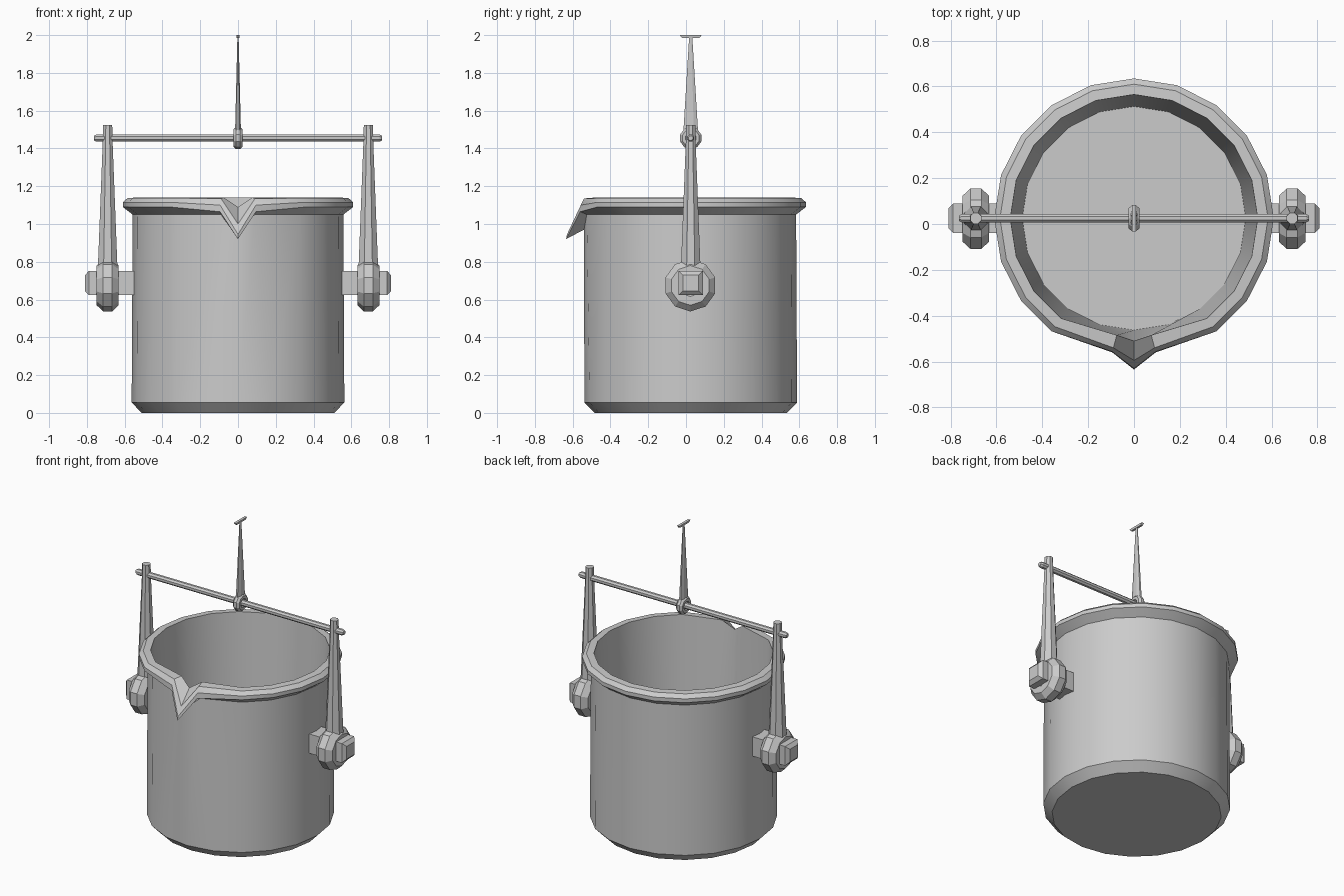
import bpy
from math import cos, sin, pi, radians
from mathutils import Matrix

if "Cube" in bpy.data.objects:
    bpy.data.objects.remove(bpy.data.objects["Cube"])

CY = 0.025  # centre line of the pot in y


def make(name, verts, faces, matrix=None, smooth=False):
    me = bpy.data.meshes.new(name)
    me.from_pydata(verts, [], faces)
    if matrix:
        me.transform(matrix)
    me.update()
    ob = bpy.data.objects.new(name, me)
    bpy.context.collection.objects.link(ob)
    if smooth:
        bpy.ops.object.select_all(action='DESELECT')
        ob.select_set(True)
        bpy.context.view_layer.objects.active = ob
        bpy.ops.object.shade_smooth_by_angle(angle=radians(28))
    return ob


def lathe(name, profile, n, matrix=None, closed=False, start=-pi / 2,
          smooth=False, edits=None, sx=1.0, sy=1.0):
    """Turn (radius, height) points round z; edits move single (column, row) points."""
    edits = edits or {}
    m = len(profile)
    verts, faces = [], []
    for k in range(n):
        a = start + 2 * pi * k / n
        for j, (r, z) in enumerate(profile):
            verts.append(edits.get((k, j), (r * cos(a) * sx, r * sin(a) * sy, z)))
    for k in range(n):
        k2 = (k + 1) % n
        for j in range(m if closed else m - 1):
            j2 = (j + 1) % m
            faces.append((k * m + j, k2 * m + j, k2 * m + j2, k * m + j2))
    if not closed:
        faces.append([k * m for k in reversed(range(n))])
        faces.append([k * m + m - 1 for k in range(n)])
    return make(name, verts, faces, matrix, smooth)


def ring_section(major, half_w, depth):
    """Octagonal cross-section of a ring, anticlockwise."""
    return [(major + depth * cos(t) / cos(pi / 8), half_w * sin(t) / cos(pi / 8))
            for t in [pi / 8 + i * pi / 4 for i in range(8)]]


def along_x(x, y, z, s=1):
    return Matrix.Translation((x, y, z)) @ Matrix.Rotation(s * pi / 2, 4, 'Y')


# pot: one turned shell, with the front columns pulled into a V spout
pot_profile = [(0.51, 0), (0.563, 0.055), (0.558, 1.05), (0.61, 1.09),
               (0.61, 1.115), (0.585, 1.137), (0.54, 1.14), (0.488, 0.05)]
spout = {(0, 2): (0, -0.565, 0.97), (0, 3): (0, -0.66, 0.92),
         (0, 4): (0, -0.655, 0.945), (0, 5): (0, -0.62, 1.0),
         (0, 6): (0, -0.535, 1.09)}
for k, s in ((1, 1), (19, -1)):
    spout.update({(k, 2): (s * 0.09, -0.55, 1.05), (k, 3): (s * 0.095, -0.585, 1.065),
                  (k, 4): (s * 0.095, -0.582, 1.10), (k, 5): (s * 0.09, -0.565, 1.135),
                  (k, 6): (s * 0.075, -0.51, 1.14)})
lathe("pot", pot_profile, 20, Matrix.Translation((0, CY, 0)), smooth=True, edits=spout)

for side, s in (("left", -1), ("right", 1)):
    # square pivot pin with chamfered end
    q = 2 ** 0.5
    lathe(side + "_pivot_pin", [(0.064 * q, 0), (0.064 * q, 0.25), (0.042 * q, 0.27)], 4,
          along_x(s * 0.54, CY, 0.687, s), start=pi / 4)
    # eye ring around the pin
    lathe(side + "_eye_ring", ring_section(0.082, 0.058, 0.056), 10,
          along_x(s * 0.69, 0.023, 0.675), closed=True, start=0)
    # tapered hanger arm
    lathe(side + "_hanger_arm", [(0.056, 0.77), (0.028, 1.44), (0.026, 1.525)], 8,
          Matrix.Translation((s * 0.69, CY, 0)), start=pi / 8)

# crossbar
lathe("crossbar", [(0.013, -0.763), (0.02, -0.75), (0.02, 0.75), (0.013, 0.763)], 8,
      along_x(0, CY, 1.455), start=pi / 8)

# centre ring, lifting rod and top bar
lathe("lifting_ring", ring_section(0.038, 0.023, 0.021), 10, along_x(0, CY, 1.455),
      closed=True, start=0)
lathe("lifting_rod", [(0.042, 1.49), (0.009, 1.99)], 8,
      Matrix.Translation((0, CY, 0)), start=pi / 8, sx=0.4)
lathe("top_bar", [(0.066, 1.986), (0.082, 2.0)], 4,
      Matrix.Translation((0, CY, 0)), start=pi / 4, sx=0.15)
